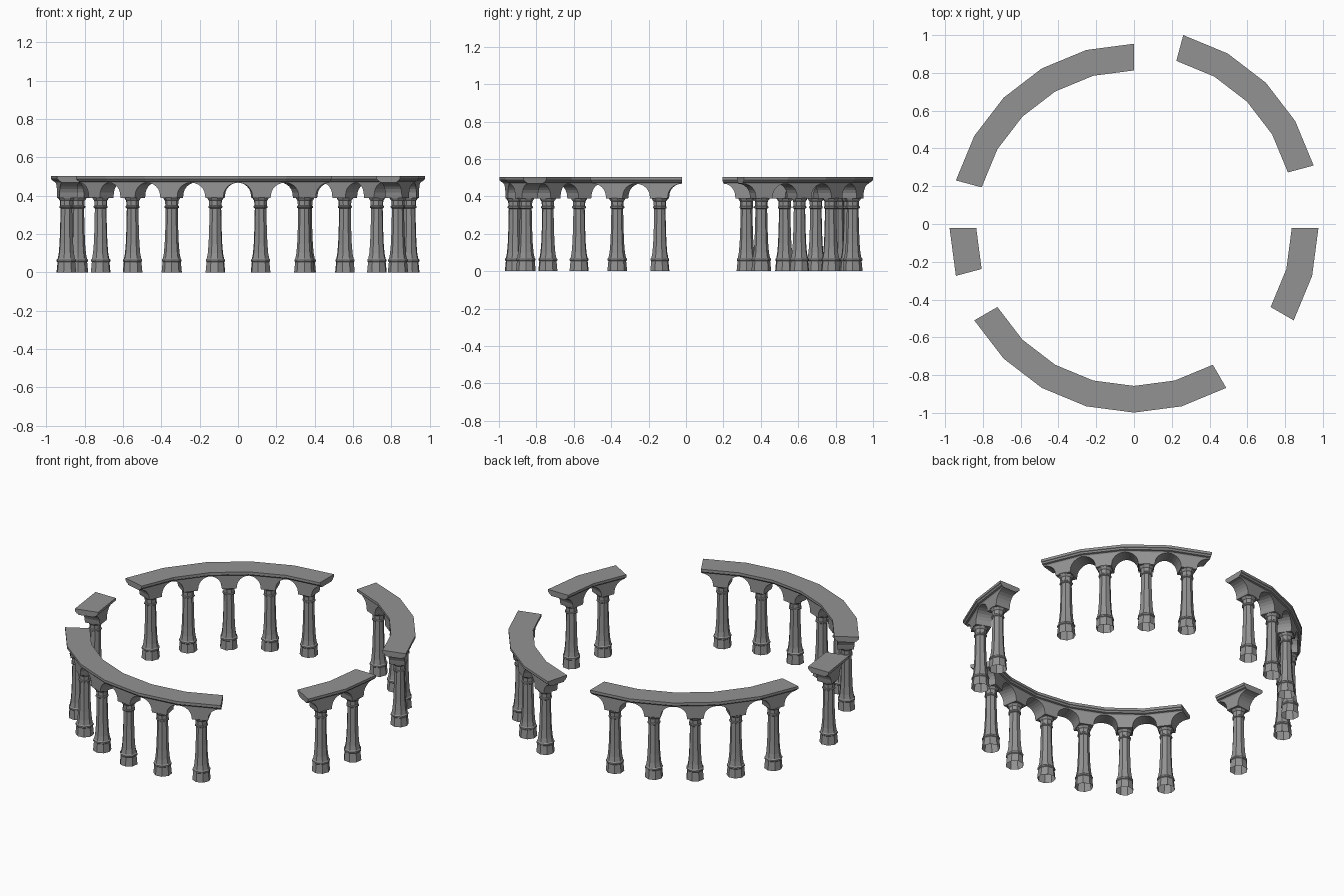
import bpy, bmesh
from math import sin, cos, tan, pi, radians

if "Cube" in bpy.data.objects:
    bpy.data.objects.remove(bpy.data.objects["Cube"])

STEP = radians(15)          # one bay of the 24-sided ring
HALF = tan(STEP / 2)
R = 0.898                   # distance from ring centre to the arcade's middle line
R_COL = 0.903               # distance from ring centre to the column axes

stone = bpy.data.materials.new("dark_stone")
stone.diffuse_color = (0.29, 0.29, 0.29, 1)
stone.use_nodes = True
stone.node_tree.nodes["Principled BSDF"].inputs["Base Color"].default_value = stone.diffuse_color


def make_object(name, bm):
    bmesh.ops.remove_doubles(bm, verts=bm.verts, dist=1e-5)
    bmesh.ops.recalc_face_normals(bm, faces=bm.faces)
    me = bpy.data.meshes.new(name)
    bm.to_mesh(me)
    bm.free()
    me.materials.append(stone)
    ob = bpy.data.objects.new(name, me)
    bpy.context.collection.objects.link(ob)
    return ob


def bay_point(angle, centre, r, t, z):
    """r = distance along the bay's normal, t = -1..1 between mitred ends."""
    s = t * r * HALF
    return (centre[0] + r * cos(angle) - s * sin(angle),
            centre[1] + r * sin(angle) + s * cos(angle), z)


def add_cornice(bm, angle, centre, cap_start, cap_end):
    # moulded slab section: half depth, height
    side = [(0.047, 0.468), (0.051, 0.474), (0.060, 0.477), (0.064, 0.484),
            (0.070, 0.487), (0.070, 0.503)]
    section = [(R + d, z) for d, z in side] + [(R - d, z) for d, z in reversed(side)]
    a = [bm.verts.new(bay_point(angle, centre, r, -1, z)) for r, z in section]
    b = [bm.verts.new(bay_point(angle, centre, r, 1, z)) for r, z in section]
    for i in range(len(section) - 1):
        bm.faces.new((a[i], a[i + 1], b[i + 1], b[i]))
    if cap_start:
        bm.faces.new(a)
    if cap_end:
        bm.faces.new(b)


def add_arch_wall(bm, angle, centre):
    # pier widening upward into a half arch on each side
    w = R * HALF
    spring, crown, n = 0.400, 0.468, 6
    right = [(0.044 / w, 0.388)]
    for i in range(n + 1):
        q = pi / 2 * i / n
        right.append((1 - 0.072 / w * cos(q), spring + (crown - spring) * sin(q)))
    line = [(-t, z) for t, z in reversed(right)] + right
    d = 0.047
    out = [bm.verts.new(bay_point(angle, centre, R + d, t, z)) for t, z in line]
    inn = [bm.verts.new(bay_point(angle, centre, R - d, t, z)) for t, z in line]
    for i in range(len(line) - 1):
        bm.faces.new((out[i], out[i + 1], inn[i + 1], inn[i]))
    bm.faces.new(out)
    bm.faces.new(inn)


def add_column(bm, angle, centre):
    # eight-sided turned profile, open underneath: half width across flats, height
    profile = [(0.049, 0), (0.044, 0.054), (0.048, 0.058), (0.048, 0.066),
               (0.043, 0.072), (0.038, 0.100), (0.034, 0.150), (0.031, 0.230),
               (0.029, 0.334), (0.035, 0.338), (0.035, 0.345), (0.031, 0.349),
               (0.032, 0.374), (0.037, 0.380), (0.041, 0.388), (0.044, 0.392)]
    cx, cy = centre[0] + R_COL * cos(angle), centre[1] + R_COL * sin(angle)
    rings = []
    for h, z in profile:
        rad = h / cos(pi / 8)
        rings.append([bm.verts.new((cx + rad * cos(angle + pi / 8 + k * pi / 4),
                                    cy + rad * sin(angle + pi / 8 + k * pi / 4), z))
                      for k in range(8)])
    for lo, hi in zip(rings, rings[1:]):
        for k in range(8):
            bm.faces.new((lo[k], lo[(k + 1) % 8], hi[(k + 1) % 8], hi[k]))


# surviving stretches of the ring: name, start degrees, bays, centre
stretches = [("front", -150, 6, (0, -0.022)),
             ("right", -30, 2, (0, -0.022)),
             ("left", 180, 1, (0, -0.022)),
             ("back_left", 90, 5, (0, -0.022)),
             ("back_right", 15, 4, (0.008, 0.057))]

for name, start, bays, centre in stretches:
    cornice, wall, columns = bmesh.new(), bmesh.new(), bmesh.new()
    for i in range(bays):
        ang = radians(start) + (i + 0.5) * STEP
        add_cornice(cornice, ang, centre, i == 0, i == bays - 1)
        add_arch_wall(wall, ang, centre)
        add_column(columns, ang, centre)
    make_object(name + "_cornice", cornice)
    make_object(name + "_arches", wall)
    make_object(name + "_columns", columns)
